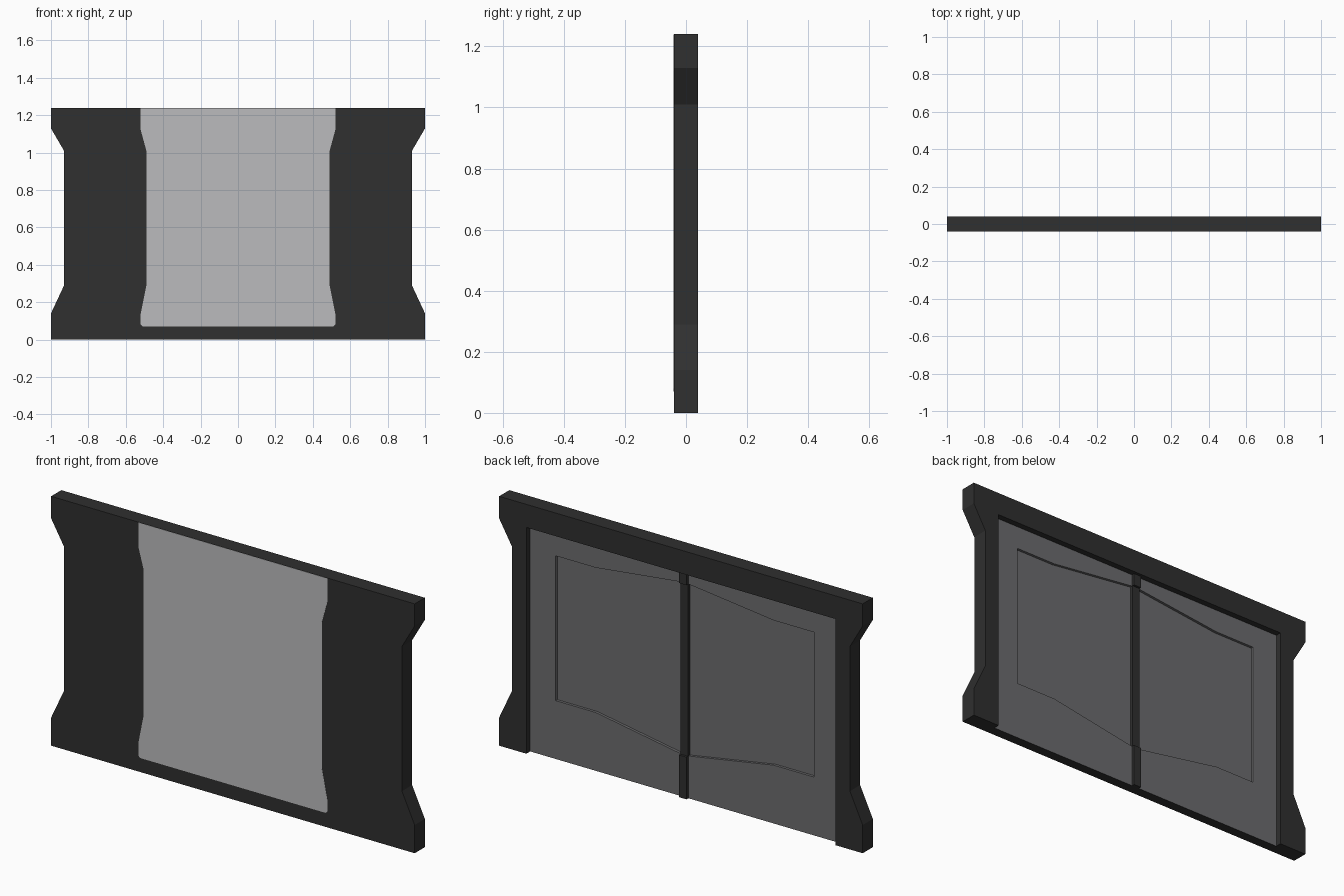
import bpy, bmesh

if "Cube" in bpy.data.objects:
    bpy.data.objects.remove(bpy.data.objects["Cube"])


def material(name, r, g, b):
    m = bpy.data.materials.new(name)
    m.diffuse_color = (r, g, b, 1)
    m.use_nodes = True
    m.node_tree.nodes["Principled BSDF"].inputs["Base Color"].default_value = m.diffuse_color
    return m


DARK = material("dark charcoal", 0.029, 0.029, 0.029)
LIGHT = material("light grey", 0.50, 0.50, 0.51)
GREY = material("mid grey", 0.150, 0.150, 0.156)


def mirrored(half):
    """Close a right-hand (x, z) profile by reflecting it across x = 0."""
    return half + [(-x, z) for x, z in reversed(half)]


def prism(name, pts, y0, y1, mats):
    """Extrude an (x, z) outline from y0 to y1."""
    bm = bmesh.new()
    face = bm.faces.new([bm.verts.new((x, y0, z)) for x, z in pts])
    ext = bmesh.ops.extrude_face_region(bm, geom=[face])
    for v in ext["geom"]:
        if isinstance(v, bmesh.types.BMVert):
            v.co.y = y1
    bmesh.ops.recalc_face_normals(bm, faces=bm.faces)
    me = bpy.data.meshes.new(name)
    bm.to_mesh(me)
    bm.free()
    for m in mats:
        me.materials.append(m)
    ob = bpy.data.objects.new(name, me)
    bpy.context.collection.objects.link(ob)
    return ob


def cut(ob, cutter):
    """Subtract the cutter, bake the result and delete the cutter."""
    mod = ob.modifiers.new("cut", 'BOOLEAN')
    mod.operation, mod.solver, mod.object = 'DIFFERENCE', 'EXACT', cutter
    bpy.context.view_layer.update()
    dg = bpy.context.evaluated_depsgraph_get()
    me = bpy.data.meshes.new_from_object(ob.evaluated_get(dg))
    ob.modifiers.clear()
    ob.data = me
    bpy.data.objects.remove(cutter)


FRONT, BACK, FLOOR, INSET = -0.04, 0.04, 0.01, -0.003

# Main body with waisted sides
body = prism("frame_body", mirrored([
    (1, 0), (1, 0.14), (0.93, 0.29), (0.93, 1.01), (1, 1.13), (1, 1.24)]),
    FRONT, BACK, [DARK, GREY])

# Back recess, open at the bottom, then the shallower polygonal inset
cut(body, prism("recess_cutter", mirrored([(0.85, -0.1), (0.85, 1.125)]),
                FLOOR, 0.1, [DARK]))
cut(body, prism("inset_cutter", mirrored([
    (0.02, 0.21), (0.49, 0.29), (0.71, 0.29),
    (0.71, 1.01), (0.49, 1.01), (0.02, 1.065)]), INSET, 0.1, [DARK]))

# Recess floor and inset walls are grey
me = body.data
me.materials.clear()
for m in (DARK, GREY):
    me.materials.append(m)
for p in me.polygons:
    c = p.center
    floor = p.normal.y > 0.9 and c.y < 0.03
    wall = abs(c.x) < 0.75 and 0.15 < c.z < 1.1 and INSET < c.y < FLOOR + 0.001
    p.material_index = 1 if floor or wall else 0

# Light panel on the front
prism("front_panel", mirrored([
    (0.51, 0.07), (0.52, 0.08), (0.52, 0.14), (0.49, 0.29),
    (0.49, 1.01), (0.52, 1.12), (0.52, 1.239)]), FRONT - 0.001, FRONT + 0.001, [LIGHT])

# Centre rib on the back, stepping down inside the inset
for name, z0, z1, y0, y1 in (("rib_lower", 0, 0.21, FLOOR, 0.025),
                             ("rib_middle", 0.21, 1.065, INSET, 0.014),
                             ("rib_upper", 1.065, 1.125, FLOOR, 0.025)):
    prism(name, mirrored([(0.02, z0), (0.02, z1)]), y0, y1, [DARK])
